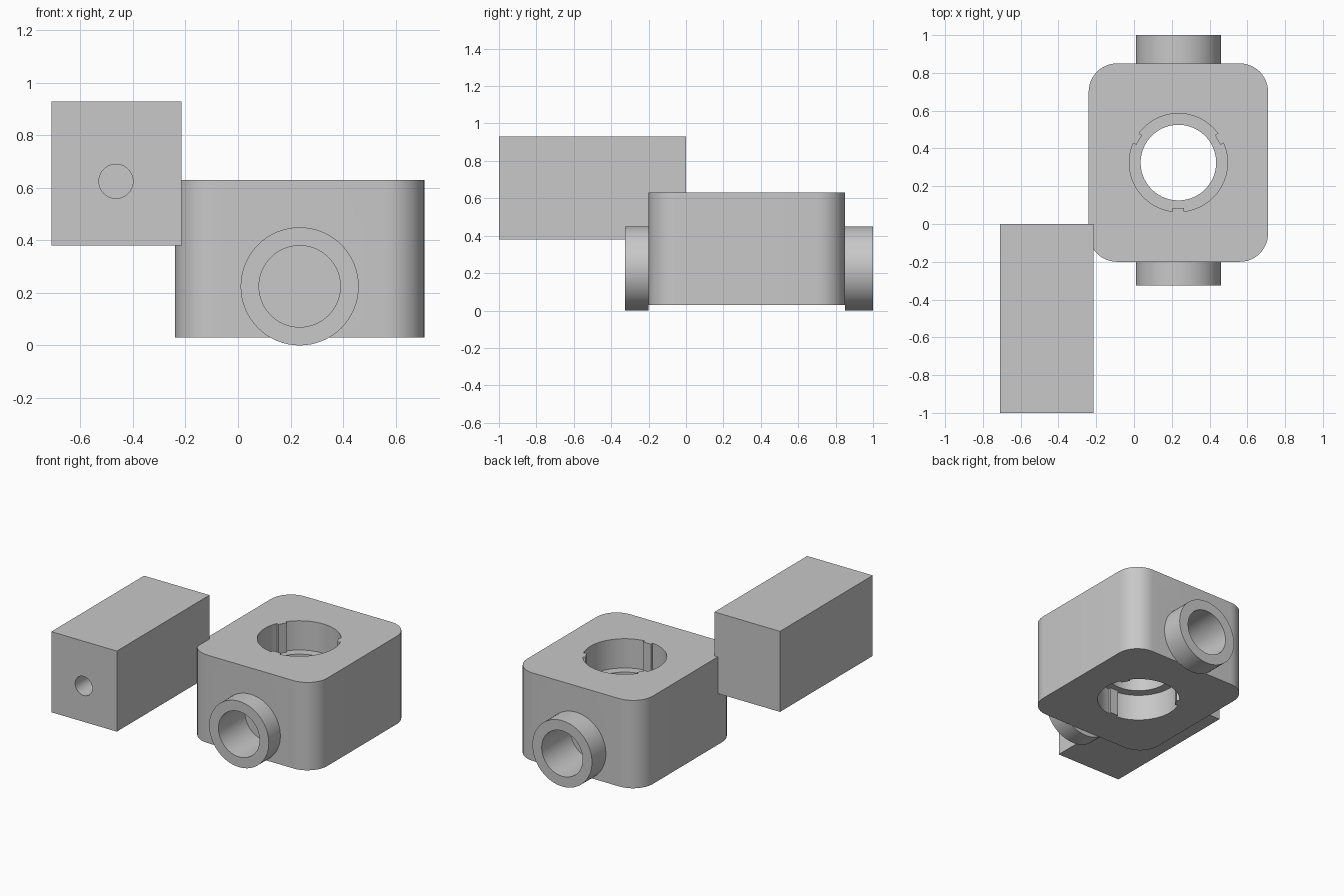
import bpy, bmesh
from math import sin, cos, pi, radians
from mathutils import Matrix, Vector

cube = bpy.data.objects.get("Cube")
if cube:
    bpy.data.objects.remove(cube, do_unlink=True)

grey = bpy.data.materials.new("plain grey")
grey.use_nodes = True
colour = (0.58, 0.58, 0.58, 1)
grey.diffuse_color = colour
grey.node_tree.nodes["Principled BSDF"].inputs["Base Color"].default_value = colour


def prism(name, outline, low, high, matrix=Matrix()):
    """Extrude a closed outline from low to high along its own z."""
    bm = bmesh.new()
    face = bm.faces.new([bm.verts.new((x, y, low)) for x, y in outline])
    top = bmesh.ops.extrude_face_region(bm, geom=[face])["geom"]
    verts = [v for v in top if isinstance(v, bmesh.types.BMVert)]
    bmesh.ops.translate(bm, verts=verts, vec=(0, 0, high - low))
    bmesh.ops.recalc_face_normals(bm, faces=bm.faces)
    bm.transform(matrix)
    mesh = bpy.data.meshes.new(name)
    bm.to_mesh(mesh)
    bm.free()
    mesh.materials.append(grey)
    obj = bpy.data.objects.new(name, mesh)
    bpy.context.collection.objects.link(obj)
    return obj


def arc(radius, start, end, steps, cx=0, cy=0):
    angles = [radians(start + (end - start) * i / steps) for i in range(steps + 1)]
    return [(cx + radius * cos(a), cy + radius * sin(a)) for a in angles]


def circle(radius, steps=64):
    return arc(radius, 0, 360, steps)[:-1]


def rounded_rect(half_x, half_y, r):
    pts = []
    for i, (sx, sy) in enumerate([(1, 1), (-1, 1), (-1, -1), (1, -1)]):
        pts += arc(r, 90 * i, 90 * i + 90, 12, sx * (half_x - r), sy * (half_y - r))
    return pts


def keyed_circle(radius, rib_depth, half_width):
    """Circle with three straight ribs standing inwards."""
    pts = []
    gap = half_width / radius * 180 / pi
    for mid in (30, 150, 270):
        a = radians(mid)
        radial, across = Vector((cos(a), sin(a))), Vector((-sin(a), cos(a)))
        for side in (-1, 1):
            pts.append(tuple(radial * (radius - rib_depth) + across * side * half_width))
        pts += arc(radius, mid + gap, mid + 120 - gap, 24)
    return pts


def cut(obj, cutter):
    mod = obj.modifiers.new("cut", "BOOLEAN")
    mod.operation = "DIFFERENCE"
    mod.solver = "EXACT"
    mod.object = cutter
    bpy.context.view_layer.objects.active = obj
    bpy.ops.object.modifier_apply(modifier=mod.name)
    bpy.data.objects.remove(cutter, do_unlink=True)


def along_y(x, z):
    """Place a prism so that its own z runs along +y."""
    return Matrix.Translation((x, 0, z)) @ Matrix.Rotation(-pi / 2, 4, "X")


AXIS_X, BORE_Y, PORT_Z = 0.235, 0.325, 0.225
bore_place = Matrix.Translation((AXIS_X, BORE_Y, 0))
port_place = along_y(AXIS_X, PORT_Z)

# Rounded housing with a vertical bore, ribs and a middle ledge
body = prism("housing", rounded_rect(0.475, 0.525, 0.15), 0.03, 0.63, bore_place)
cut(body, prism("bore_cutter", circle(0.2, 96), -0.1, 0.8, bore_place))
keyed = keyed_circle(0.26, 0.02, 0.03)
for low, high in ((-0.1, 0.21), (0.43, 0.8)):
    cut(body, prism("counterbore_cutter", keyed, low, high, bore_place))

# Front and back pipe ports with blind holes into the housing
parts = [body]
for name, low, high, hole in (("front_port", -0.325, -0.2, (-0.5, -0.04)),
                              ("back_port", 0.85, 1.0, (0.69, 1.2))):
    port = prism(name, circle(0.225), low, high, port_place)
    for target in (port, body):
        cut(target, prism("port_cutter", circle(0.155), *hole, port_place))
    parts.append(port)

# Separate block with a small blind hole in its front
block_outline = [(-0.71, -1), (-0.215, -1), (-0.215, 0), (-0.71, 0)]
block = prism("block", block_outline, 0.38, 0.93)
cut(block, prism("block_hole_cutter", circle(0.065, 40), -1.2, -0.6, along_y(-0.465, 0.625)))
parts.append(block)

# Smooth the round walls, keep the edges sharp
bpy.ops.object.select_all(action="DESELECT")
for part in parts:
    part.select_set(True)
bpy.context.view_layer.objects.active = body
bpy.ops.object.shade_smooth_by_angle(angle=radians(30))
